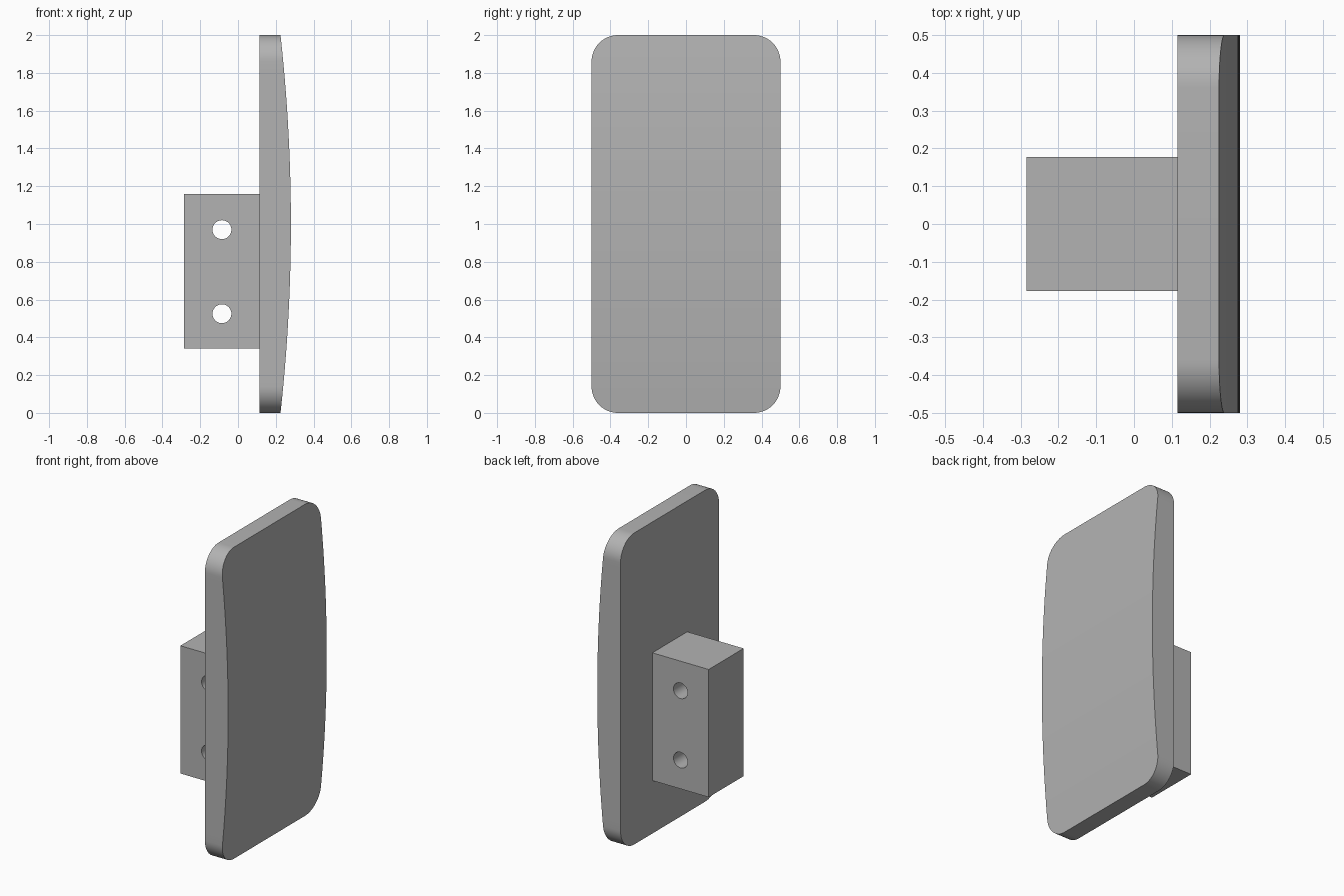
import bpy, bmesh, math

cube = bpy.data.objects.get("Cube")
if cube:
    bpy.data.objects.remove(cube, do_unlink=True)

grey = bpy.data.materials.new("plain grey")
grey.use_nodes = True
colour = (0.45, 0.45, 0.45, 1)
grey.diffuse_color = colour
grey.node_tree.nodes["Principled BSDF"].inputs["Base Color"].default_value = colour


def finish(name, bm):
    bmesh.ops.recalc_face_normals(bm, faces=bm.faces)
    mesh = bpy.data.meshes.new(name)
    bm.to_mesh(mesh)
    bm.free()
    mesh.materials.append(grey)
    obj = bpy.data.objects.new(name, mesh)
    bpy.context.collection.objects.link(obj)
    return obj


def smooth(obj):
    bpy.ops.object.select_all(action='DESELECT')
    obj.select_set(True)
    bpy.context.view_layer.objects.active = obj
    bpy.ops.object.shade_smooth_by_angle(angle=math.radians(30))


# Pad: flat back, gently bowed face, rounded corners, lofted in rows up z
BACK, CROWN, BOW = 0.115, 0.28, 0.055
HALF, RADIUS, STEPS, ROWS = 0.5, 0.14, 14, 40
arc = [math.pi / 2 * i / STEPS for i in range(STEPS + 1)]
lower = [(RADIUS * (1 - math.cos(a)), HALF - RADIUS + RADIUS * math.sin(a)) for a in arc]
middle = [(RADIUS + (2 - 2 * RADIUS) * i / ROWS, HALF) for i in range(1, ROWS)]
upper = [(2 - z, w) for z, w in reversed(lower)]
face_radius = (1 + BOW ** 2) / (2 * BOW)

bm = bmesh.new()
rows = []
for z, w in lower + middle + upper:
    front = CROWN - face_radius + math.sqrt(face_radius ** 2 - (z - 1) ** 2)
    outline = ((BACK, -w), (front, -w), (front, w), (BACK, w))
    rows.append([bm.verts.new((x, y, z)) for x, y in outline])
for a, b in zip(rows, rows[1:]):
    for i in range(4):
        j = (i + 1) % 4
        bm.faces.new((a[i], a[j], b[j], b[i]))
bm.faces.new(rows[0])
bm.faces.new(rows[-1])
smooth(finish("pad", bm))

# Mounting block behind the pad
bm = bmesh.new()
bmesh.ops.create_cube(bm, size=1)
bmesh.ops.scale(bm, vec=(0.4, 0.354, 0.82), verts=bm.verts)
bmesh.ops.translate(bm, vec=(-0.085, 0, 0.75), verts=bm.verts)
block = finish("mounting_block", bm)

# Two bolt holes drilled through the block
for name, z in (("upper_hole_cutter", 0.97), ("lower_hole_cutter", 0.525)):
    bpy.ops.mesh.primitive_cylinder_add(vertices=48, radius=0.05, depth=1,
                                        location=(-0.085, 0, z),
                                        rotation=(math.pi / 2, 0, 0))
    cutter = bpy.context.object
    cutter.name = name
    drill = block.modifiers.new(name, 'BOOLEAN')
    drill.operation = 'DIFFERENCE'
    drill.solver = 'EXACT'
    drill.object = cutter
    bpy.context.view_layer.objects.active = block
    block.select_set(True)
    bpy.ops.object.modifier_apply(modifier=drill.name)
    bpy.data.objects.remove(cutter, do_unlink=True)
smooth(block)
